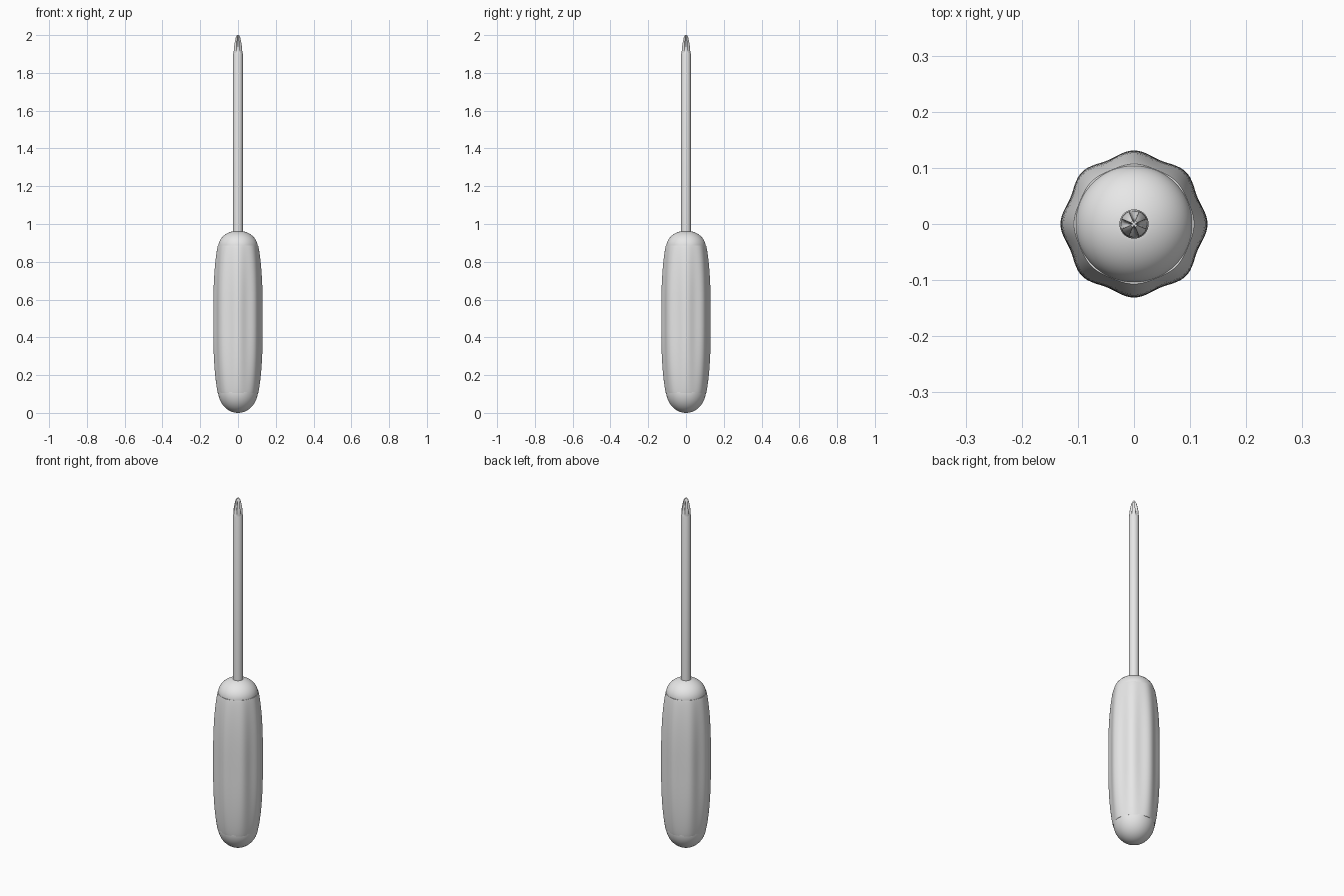
import bpy, bmesh, math

if "Cube" in bpy.data.objects:
    bpy.data.objects.remove(bpy.data.objects["Cube"])

grey = bpy.data.materials.new("light_grey")
grey.diffuse_color = (0.8, 0.8, 0.8, 1)
grey.use_nodes = True
grey.node_tree.nodes["Principled BSDF"].inputs["Base Color"].default_value = grey.diffuse_color


def loft(name, profile, sides, shape=lambda a, z: 1.0, angle=35):
    """Stack rings of (radius, z), each scaled by shape(angle, z), and cap the ends."""
    bm = bmesh.new()
    rings = []
    for r, z in profile:
        ring = []
        for i in range(sides):
            a = 2 * math.pi * i / sides
            k = r * shape(a, z)
            ring.append(bm.verts.new((k * math.cos(a), k * math.sin(a), z)))
        rings.append(ring)
    for lo, hi in zip(rings, rings[1:]):
        for i in range(sides):
            j = (i + 1) % sides
            bm.faces.new((lo[i], lo[j], hi[j], hi[i]))
    bm.faces.new(rings[0][::-1])
    bm.faces.new(rings[-1])
    me = bpy.data.meshes.new(name)
    bm.to_mesh(me)
    bm.free()
    me.materials.append(grey)
    ob = bpy.data.objects.new(name, me)
    bpy.context.collection.objects.link(ob)
    bpy.ops.object.select_all(action='DESELECT')
    ob.select_set(True)
    bpy.context.view_layer.objects.active = ob
    bpy.ops.object.shade_smooth_by_angle(angle=math.radians(angle))
    return ob


def dome(z0, z1, radius, r_end):
    """Quarter-ellipse profile from the wide rim at z0 to the small end at z1."""
    pts = []
    stop = math.acos(r_end / radius)
    for i in range(17):
        t = stop * i / 16
        pts.append((radius * math.cos(t), z0 + (z1 - z0) * math.sin(t) / math.sin(stop)))
    return pts


# Fluted grip, bulging in the middle, with eight soft lobes
Z0, Z1 = 0.105, 0.885
grip = []
for i in range(33):
    u = -math.cos(math.pi * i / 32)
    z = (Z0 + Z1) / 2 + (Z1 - Z0) / 2 * u
    grip.append((0.107 + 0.024 * (1 - abs(u) ** 2.8) ** 0.9, z))


def lobes(a, z):
    u = (z - (Z0 + Z1) / 2) / ((Z1 - Z0) / 2)
    amp = 0.018 + 0.027 * (1 - u * u)
    return 1 - amp * (1 - math.cos(8 * a)) / 2 * 1.4


loft("grip", grip, 128, lobes)

# Rounded end caps
loft("butt_cap", dome(0.12, 0.0, 0.106, 0.004)[::-1], 64)
loft("collar_cap", [(0.104, 0.86)] + dome(0.88, 0.962, 0.104, 0.024), 64)

# Round shaft
loft("shaft", [(0.026, 0.93), (0.026, 1.9), (0.023, 1.91)], 48)


# Cross-head tip: tapered point with four V flutes deepening toward the end
def flutes(a, z):
    near = max(0.0, math.cos(4 * a))
    depth = min(1.0, max(0.0, (z - 1.905) / 0.05))
    return 1 - 0.55 * depth * near ** 0.7


tip = [(0.0245, 1.90), (0.0245, 1.915), (0.0235, 1.93), (0.021, 1.95),
       (0.017, 1.97), (0.0125, 1.988), (0.006, 2.0)]
loft("cross_tip", tip, 64, flutes, 30)
